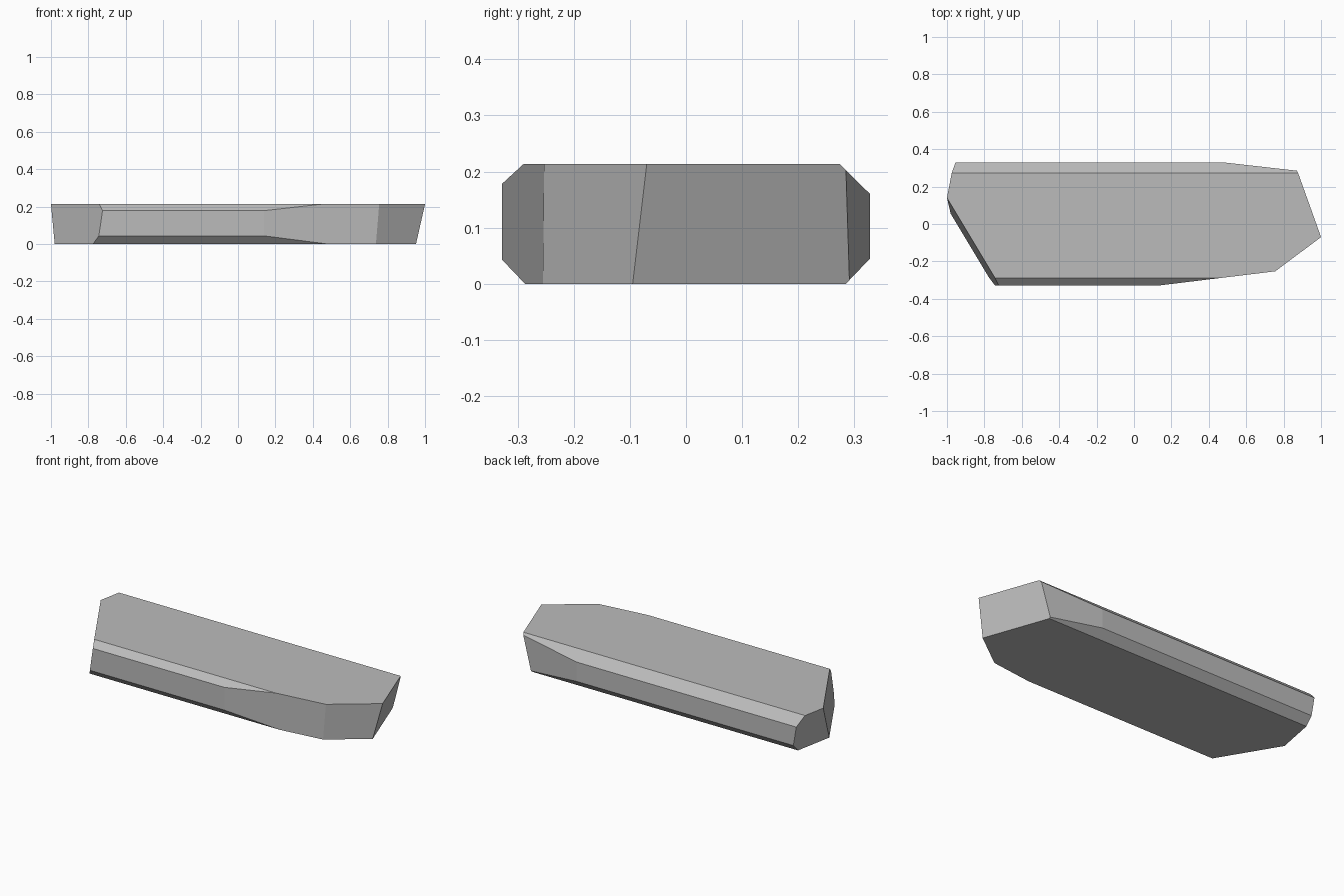
import bpy, bmesh
from mathutils import Vector

if "Cube" in bpy.data.objects:
    bpy.data.objects.remove(bpy.data.objects["Cube"])

H = 0.213   # bar thickness
W = 0.328   # half width

grey = bpy.data.materials.new("plain grey")
grey.diffuse_color = (0.5, 0.5, 0.5, 1)
grey.use_nodes = True
grey.node_tree.nodes["Principled BSDF"].inputs["Base Color"].default_value = grey.diffuse_color

# Start from an oversized slab of the final thickness
bm = bmesh.new()
bmesh.ops.create_cube(bm, size=1)
for v in bm.verts:
    v.co = (v.co.x * 3, v.co.y * 2 * W, (v.co.z + 0.5) * H)
centre = Vector((0, 0, H / 2))


def facet(a, b, c):
    """Slice off everything outside the plane through three points."""
    a, b, c = Vector(a), Vector(b), Vector(c)
    n = (b - a).cross(c - a).normalized()
    if n.dot(centre - a) > 0:
        n = -n
    bmesh.ops.bisect_plane(bm, geom=bm.verts[:] + bm.edges[:] + bm.faces[:],
                           plane_co=a, plane_no=n, clear_outer=True, dist=1e-5)
    rim = [e for e in bm.edges if e.is_boundary]
    if rim:
        bmesh.ops.contextual_create(bm, geom=rim)


def long_bevel(y1, z1, y2, z2):
    facet((0, y1, z1), (0, y2, z2), (1, y2, z2))


# Slanted ends
facet((-1, 0.14, H), (-0.974, 0.275, H), (-0.98, 0.055, 0))
facet((-1, 0.14, H), (-0.742, -0.29, H), (-0.98, 0.055, 0))
facet((1, -0.07, H), (0.873, 0.285, H), (0.95, -0.09, 0))
facet((1, -0.07, H), (0.755, -0.253, H), (0.735, -0.257, 0))
# Upright tapers towards the right end
facet((0.14, -W, 0), (0.755, -0.253, 0), (0.14, -W, 1))
facet((0.49, W, 0), (0.87, 0.285, 0), (0.49, W, 1))
# Long edge bevels
long_bevel(-0.29, H, -W, 0.178)
long_bevel(-W, 0.043, -0.287, 0)
long_bevel(0.274, H, W, 0.16)
long_bevel(W, 0.045, 0.285, 0)

bmesh.ops.recalc_face_normals(bm, faces=bm.faces)
mesh = bpy.data.meshes.new("faceted_bar")
bm.to_mesh(mesh)
bm.free()
mesh.materials.append(grey)
bar = bpy.data.objects.new("faceted_bar", mesh)
bpy.context.collection.objects.link(bar)
